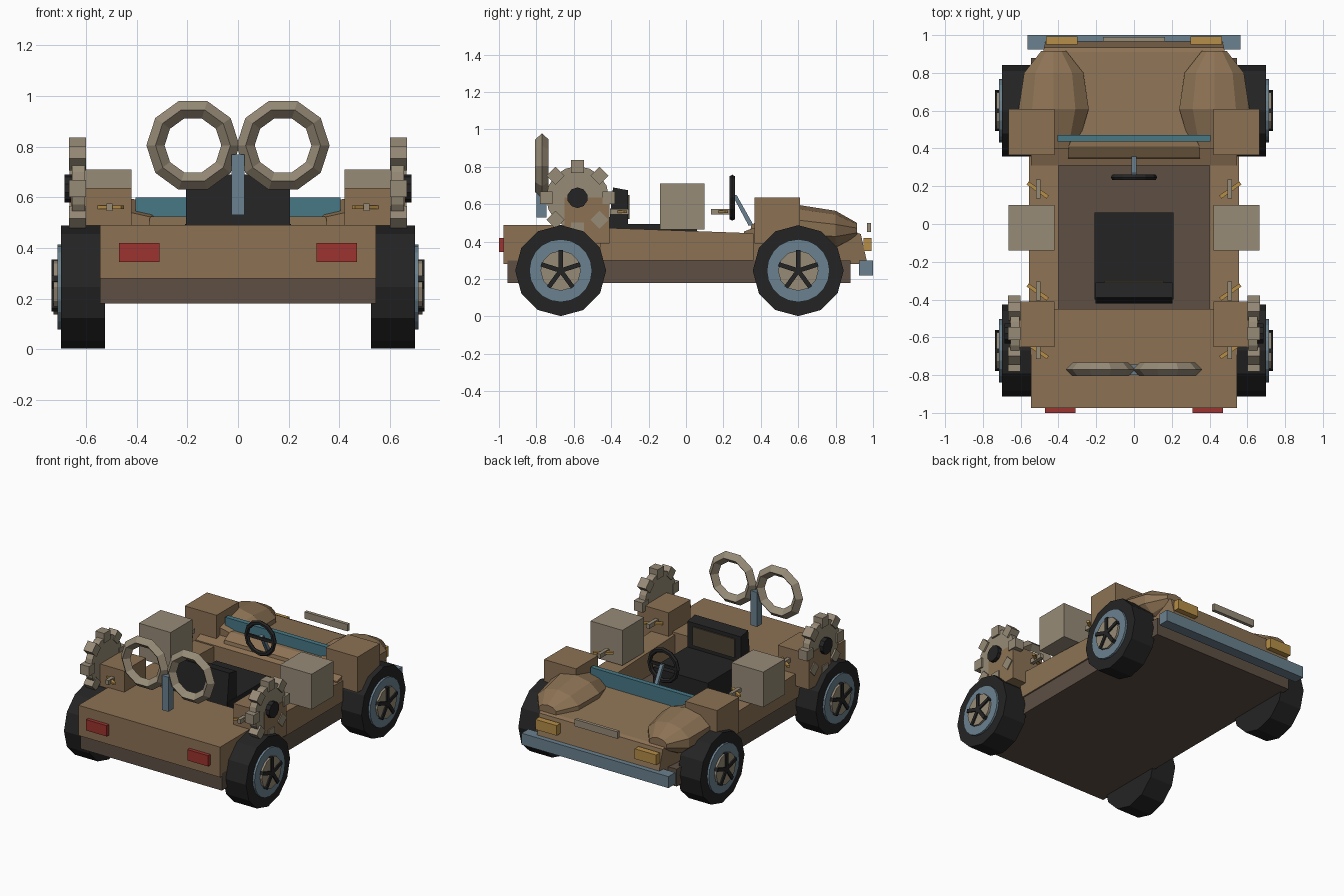
import bpy, bmesh, math
from mathutils import Vector, Matrix

if "Cube" in bpy.data.objects:
    bpy.data.objects.remove(bpy.data.objects["Cube"])


def mat(name, r, g, b):
    m = bpy.data.materials.new(name)
    lin = [((c / 255 + 0.055) / 1.055) ** 2.4 for c in (r, g, b)]
    m.diffuse_color = (*lin, 1)
    m.use_nodes = True
    m.node_tree.nodes["Principled BSDF"].inputs["Base Color"].default_value = m.diffuse_color
    return m


TAN = mat("tan_paint", 140, 114, 84)
BROWN = mat("dark_brown", 93, 79, 68)
TAUPE = mat("taupe_metal", 151, 139, 119)
STEEL = mat("steel_blue", 106, 129, 143)
TEAL = mat("teal_glass", 70, 120, 134)
BLACK = mat("black_rubber", 36, 36, 36)
RED = mat("red_lamp", 156, 52, 47)
AMBER = mat("amber_brass", 182, 142, 72)
PANEL = mat("seat_cloth", 78, 68, 52)


def finish(name, bm, m):
    bmesh.ops.recalc_face_normals(bm, faces=bm.faces)
    me = bpy.data.meshes.new(name)
    bm.to_mesh(me)
    bm.free()
    me.materials.append(m)
    ob = bpy.data.objects.new(name, me)
    bpy.context.collection.objects.link(ob)
    return ob


def box(name, x, y, z, m, rot=None):
    """Box from (min, max) ranges, optionally rotated about its centre."""
    bm = bmesh.new()
    bmesh.ops.create_cube(bm, size=1)
    size = [abs(b - a) for a, b in (x, y, z)]
    mid = Vector([(a + b) / 2 for a, b in (x, y, z)])
    bmesh.ops.scale(bm, vec=size, verts=bm.verts)
    if rot:
        bmesh.ops.rotate(bm, matrix=Matrix.Rotation(rot[0], 3, rot[1]), verts=bm.verts)
    bmesh.ops.translate(bm, vec=mid, verts=bm.verts)
    return finish(name, bm, m)


def disc(name, x0, x1, y, z, r, n, m, phase=0.0):
    """Flat-sided cylinder along x."""
    bm = bmesh.new()
    ends = []
    for x in (x0, x1):
        ends.append([bm.verts.new((x, y + r * math.sin(phase + i * math.tau / n),
                                   z + r * math.cos(phase + i * math.tau / n))) for i in range(n)])
        bm.faces.new(ends[-1])
    for i in range(n):
        j = (i + 1) % n
        bm.faces.new((ends[0][i], ends[0][j], ends[1][j], ends[1][i]))
    return finish(name, bm, m)


def prism(name, profile, x0, x1, m, taper=None):
    """Side profile of (y, z) points extruded along x; taper scales x by y."""
    bm = bmesh.new()
    f = taper or (lambda y: 1)
    a, b = [[bm.verts.new((x * f(y), y, z)) for y, z in profile] for x in (x0, x1)]
    bm.faces.new(a)
    bm.faces.new(b)
    for i in range(len(a)):
        j = (i + 1) % len(a)
        bm.faces.new((a[i], a[j], b[j], b[i]))
    return finish(name, bm, m)


def ring(name, c, R, r, n, k, m):
    """Low-poly torus standing upright and facing along y."""
    bm = bmesh.new()
    v = [[bm.verts.new((c[0] + (R + r * math.cos(q)) * math.cos(p), c[1] + r * math.sin(q),
                        c[2] + (R + r * math.cos(q)) * math.sin(p)))
          for q in [j * math.tau / k for j in range(k)]]
         for p in [i * math.tau / n for i in range(n)]]
    for i in range(n):
        for j in range(k):
            i2, j2 = (i + 1) % n, (j + 1) % k
            bm.faces.new((v[i][j], v[i2][j], v[i2][j2], v[i][j2]))
    return finish(name, bm, m)


# Chassis and body
box("chassis", (-.545, .545), (-.955, .88), (.18, .30), BROWN)
box("rear_deck", (-.545, .545), (-.975, -.45), (.28, .49), TAN)
prism("hood", [(.31, .28), (.31, .455), (.44, .50), (.91, .45), (.935, .44), (.97, .28)],
      -.545, .545, TAN, lambda y: 1 if y < .6 else 1 - .14 * (y - .6) / .37)
prism("dashboard", [(.34, .44), (.35, .49), (.41, .525), (.45, .525), (.45, .44)], -.35, .35, TAN)
box("windshield", (-.405, .405), (.438, .472), (.45, .60), TEAL)

# Nose and lamps
box("bumper", (-.565, .565), (.925, 1.0), (.22, .30), STEEL)
box("hood_trim", (-.165, .165), (.967, .99), (.452, .50), TAUPE)

# Seat
box("seat_cushion", (-.21, .21), (-.40, .06), (.30, .495), BLACK)
prism("seat_back", [(-.42, .42), (-.39, .69), (-.31, .675), (-.31, .42)], -.205, .205, BLACK)
box("seat_back_panel", (-.16, .16), (-.312, -.302), (.52, .65), PANEL)

# Steering wheel and column
ring("steering_wheel", (0, .247, .635), .107, .016, 12, 6, BLACK)
box("steering_spoke", (-.10, .10), (.24, .254), (.625, .645), BLACK)
prism("steering_column", [(.25, .645), (.27, .65), (.36, .49), (.335, .485)], -.012, .012, STEEL)

# Wind-up key
box("key_post", (-.025, .025), (-.80, -.745), (.53, .77), STEEL)

for s, side in ((-1, "left"), (1, "right")):
    def sx(a, b):
        return (s * a, s * b)

    prism("sill_" + side, [(-.46, .30), (-.46, .475), (.36, .445), (.36, .30)],
          s * .40, s * .555, TAN)
    box("headlight_" + side, sx(.30, .465), (.95, .992), (.35, .42), AMBER)
    box("tail_light_" + side, sx(.31, .47), (-1.0, -.97), (.345, .42), RED)
    ring("key_loop_" + side, (s * .178, -.77, .805), .148, .036, 10, 4, TAUPE)

    # Rounded front fender lofted from rings along y: (y, half width, top z, bottom z)
    bm = bmesh.new()
    rows = []
    for y, w, top, low in ((.40, .13, .54, .36), (.61, .195, .595, .36),
                           (.80, .165, .565, .355), (.915, .07, .50, .42)):
        rows.append([bm.verts.new((s * .425 + w * math.cos(t), y,
                                   (top + low) / 2 + (top - low) / 2 * math.sin(t)))
                     for t in [i * math.tau / 10 + math.pi / 10 for i in range(10)]])
    for a, b in zip(rows, rows[1:]):
        for i in range(10):
            j = (i + 1) % 10
            bm.faces.new((a[i], a[j], b[j], b[i]))
    bm.faces.new(rows[0])
    bm.faces.new(rows[-1])
    finish("fender_bulge_" + side, bm, TAN)

    # Fender blocks and side crate
    box("front_block_" + side, sx(.42, .665), (.365, .61), (.39, .637), TAN)
    box("rear_block_" + side, sx(.42, .66), (-.65, -.41), (.39, .637), TAN)
    box("side_crate_" + side, sx(.42, .665), (-.14, .10), (.465, .71), TAUPE)

    # Wheels
    for y, end in ((.60, "front"), (-.67, "rear")):
        n = end + "_" + side
        zc = .245
        disc("tire_" + n, s * .525, s * .70, y, zc, .243, 12, BLACK)
        disc("rim_" + n, s * .69, s * .714, y, zc, .168, 20, STEEL)
        disc("hubcap_" + n, s * .70, s * .728, y, zc, .108, 12, TAUPE)
        for i in range(5):
            t = i * math.tau / 5
            cy, cz = y + .055 * math.sin(t), zc + .055 * math.cos(t)
            box("spoke_" + n, sx(.71, .737), (cy - .012, cy + .012), (cz - .055, cz + .055),
                BLACK, (-t, 'X'))

    # Gear with eight teeth
    gy, gz = -.58, .635
    disc("gear_" + side, s * .605, s * .655, gy, gz, .168, 16, TAUPE)
    disc("gear_hub_" + side, s * .65, s * .685, gy, gz, .055, 10, BLACK)
    for i in range(8):
        t = i * math.tau / 8
        cy, cz = gy + .167 * math.sin(t), gz + .167 * math.cos(t)
        box("gear_tooth_" + side, sx(.60, .667), (cy - .034, cy + .034), (cz - .034, cz + .034),
            TAUPE, (-t, 'X'))

    # Small brass levers on the sills
    for y in (.18, -.36, -.67):
        box("lever_" + side, (s * .51 - .065, s * .51 + .065), (y - .01, y + .01), (.553, .567),
            AMBER, (s * math.radians(35), 'Z'))
        box("lever_mount_" + side, sx(.495, .52), (y - .045, y + .055), (.545, .575), TAUPE)
